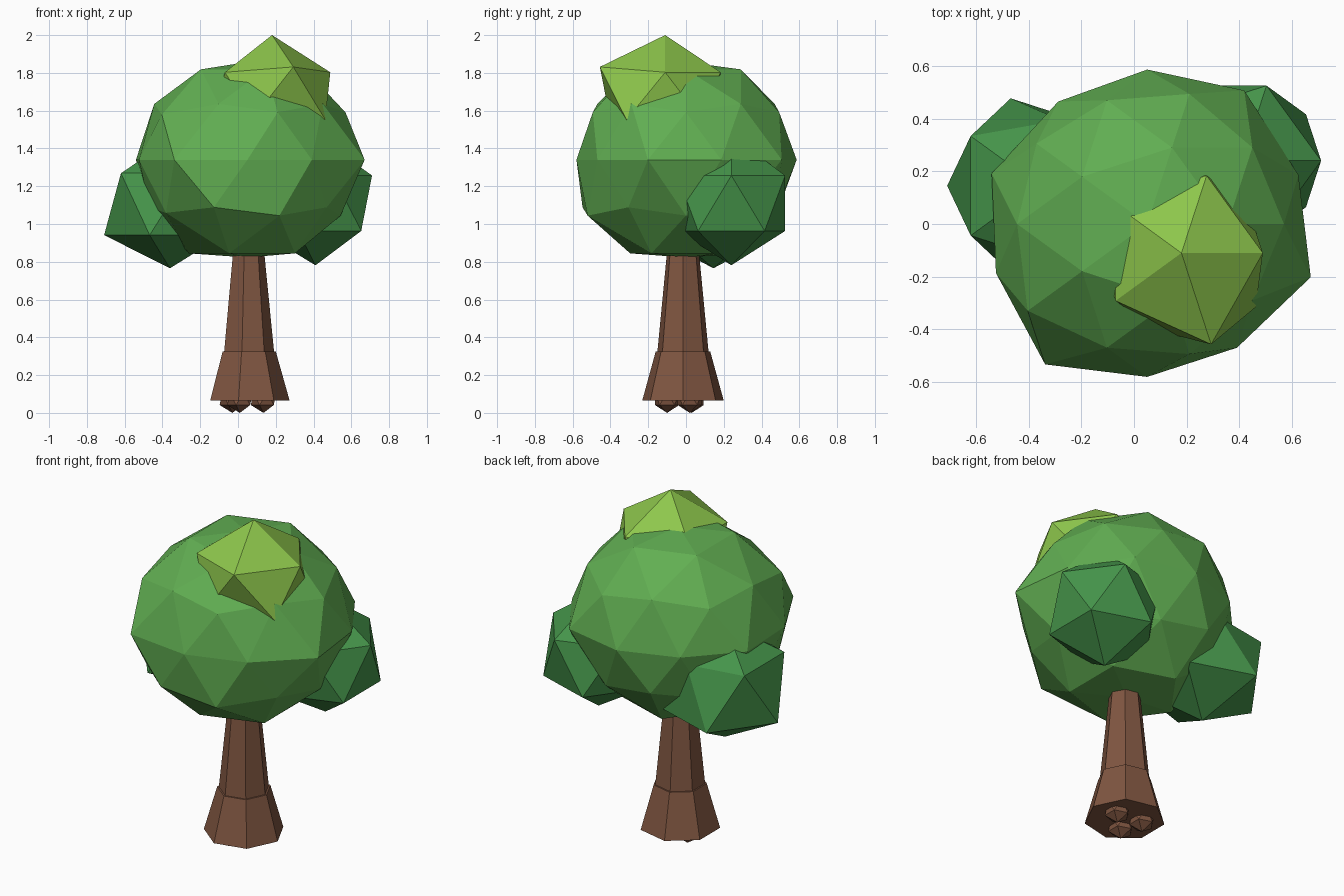
import bpy
import bmesh
import math
from mathutils import Vector

cube = bpy.data.objects.get("Cube")
if cube:
    bpy.data.objects.remove(cube, do_unlink=True)


def material(name, rgb):
    # 8-bit display colour converted to linear
    lin = [((c / 255 + 0.055) / 1.055) ** 2.4 for c in rgb] + [1.0]
    mat = bpy.data.materials.new(name)
    mat.use_nodes = True
    mat.diffuse_color = lin
    bsdf = mat.node_tree.nodes["Principled BSDF"]
    bsdf.inputs["Base Color"].default_value = lin
    bsdf.inputs["Roughness"].default_value = 0.9
    return mat


bark = material("bark brown", (128, 86, 65))
leaf = material("leaf green", (97, 174, 82))
dark_leaf = material("dark leaf green", (69, 148, 74))
light_leaf = material("light leaf green", (142, 199, 76))


def finish(name, bm, mat, location):
    mesh = bpy.data.meshes.new(name)
    bm.to_mesh(mesh)
    bm.free()
    mesh.materials.append(mat)
    obj = bpy.data.objects.new(name, mesh)
    obj.location = location
    bpy.context.collection.objects.link(obj)
    return obj


def lump(name, mat, location, radius, z_scale=1.0, detail=1, reshape=None):
    # reshape gives (sideways scale, height scale) for a point of the unit ball
    bm = bmesh.new()
    bmesh.ops.create_icosphere(bm, subdivisions=detail, radius=1.0)
    for v in bm.verts:
        side, high = reshape(v.co) if reshape else (1, 1)
        v.co = radius * Vector((v.co.x * side, v.co.y * side,
                                v.co.z * high * z_scale))
    return finish(name, bm, mat, location)


def tapered(name, mat, center, z_low, z_high, r_low, r_high, sides=7):
    bm = bmesh.new()
    bmesh.ops.create_cone(bm, cap_ends=True, segments=sides,
                          radius1=r_low, radius2=r_high, depth=z_high - z_low)
    # put one corner on the +x side
    corner = max(bm.verts, key=lambda v: v.co.xy.length).co
    turn = -math.atan2(corner.y, corner.x)
    for v in bm.verts:
        x, y = v.co.x, v.co.y
        v.co.x = x * math.cos(turn) - y * math.sin(turn)
        v.co.y = x * math.sin(turn) + y * math.cos(turn)
    return finish(name, bm, mat, (*center, (z_low + z_high) / 2))


# Trunk with a flared base
trunk_center = (0.052, -0.016)
tapered("trunk", bark, trunk_center, 0.10, 1.00, 0.161, 0.072)
tapered("trunk_flare", bark, trunk_center, 0.066, 0.325, 0.221, 0.148)

# Root stubs under the trunk
for i, (x, y) in enumerate([(-0.03, 0.03), (0.01, -0.10), (0.135, 0.02)]):
    lump(f"root_stub_{i + 1}", bark, (x, y, 0.075), 0.075)

# Main canopy: uneven around its waist, flattened at both poles
waist = [1.04, 1.08, 1.01, 0.99, 1.07, 1.04, 1.135, 1.0, 1.0, 1.125]


def canopy_shape(co):
    if abs(co.z) < 0.1:
        angle = math.degrees(math.atan2(co.y, co.x)) % 360
        return waist[round((angle - 18) / 36) % 10], 1
    if abs(co.z) > 0.95:
        return 1, 0.92
    if co.z < -0.7:
        return 1.02, 1.035
    if co.z < 0 and co.y < -0.8:
        return 1.11, 1
    if co.x < -0.6 and co.y < -0.4:
        return 1.08, 0.95
    return 1, 1


lump("main_canopy", leaf, (0.05, 0, 1.34), 0.58, 0.97, 2, canopy_shape)


# Smaller foliage lumps
def left_shape(co):
    return (1, 1.1) if co.z > 0.9 else (1, 1)


def right_shape(co):
    if 0 < co.z < 0.9:
        return (0.75 if co.y > 0.8 else 0.92), 1.08
    return 1, (1 if abs(co.z) > 0.9 else 1.08)


def top_shape(co):
    if 0 < co.z < 0.9:
        return (1.18, 0.98) if co.y < -0.8 else (1, 0.77)
    if co.z < 0 and co.x > 0.7 and co.y < 0:
        return 1.13, 1.1
    return 1, 1


lump("left_foliage", dark_leaf, (0.41, 0.24, 1.11), 0.335, 0.98,
     reshape=left_shape)
lump("right_foliage", dark_leaf, (-0.36, 0.145, 1.105), 0.39, 0.87,
     reshape=right_shape)
lump("top_foliage", light_leaf, (0.18, -0.11, 1.70), 0.345, 0.87,
     reshape=top_shape)
